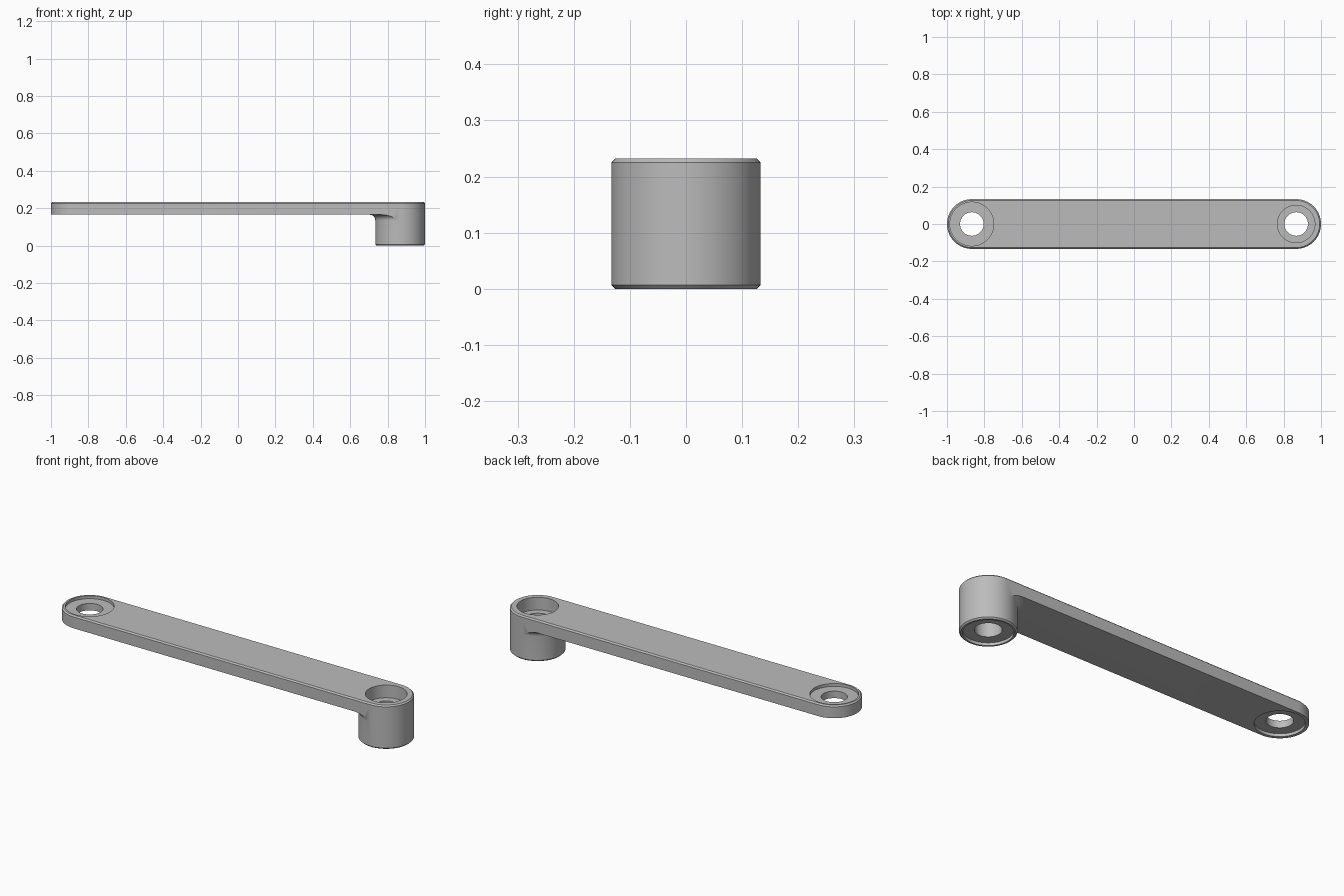
import bpy, bmesh, math

cube = bpy.data.objects.get("Cube")
if cube:
    bpy.data.objects.remove(cube, do_unlink=True)

TOP, UNDER = 0.232, 0.165       # bar top and underside heights
R, CX = 0.133, 0.867            # end radius and pivot offset
CHAMFER, FILLET = 0.007, 0.03
HOLE, RECESS, BORE = 0.063, 0.117, 0.1
RECESS_DEPTH, BORE_DEPTH = 0.015, 0.067
SEG = 96

grey = bpy.data.materials.new("light_grey")
grey.use_nodes = True
colour = (0.5, 0.5, 0.5, 1)
grey.diffuse_color = colour
grey.node_tree.nodes["Principled BSDF"].inputs["Base Color"].default_value = colour


def make_object(name, bm):
    bmesh.ops.recalc_face_normals(bm, faces=bm.faces)
    mesh = bpy.data.meshes.new(name)
    bm.to_mesh(mesh)
    bm.free()
    mesh.materials.append(grey)
    obj = bpy.data.objects.new(name, mesh)
    bpy.context.collection.objects.link(obj)
    return obj


def loft(name, rings):
    """Skin matching closed rings of points and cap both ends."""
    bm = bmesh.new()
    rows = [[bm.verts.new(p) for p in ring] for ring in rings]
    n = len(rows[0])
    for a, b in zip(rows, rows[1:]):
        for i in range(n):
            j = (i + 1) % n
            bm.faces.new((a[i], a[j], b[j], b[i]))
    bm.faces.new(rows[0])
    bm.faces.new(rows[-1])
    return make_object(name, bm)


def stadium(r, z):
    """Outline with a half circle round each pivot."""
    points = []
    for side in (1, -1):
        for i in range(SEG // 2 + 1):
            a = math.pi * i / (SEG // 2) - math.pi / 2
            points.append((side * (CX + r * math.cos(a)), side * r * math.sin(a), z))
    return points


def turned(name, x, profile):
    """Solid of revolution from (radius, height) pairs."""
    angles = [2 * math.pi * i / SEG for i in range(SEG)]
    return loft(name, [[(x + r * math.cos(a), r * math.sin(a), z) for a in angles]
                       for r, z in profile])


def cut(target, cutter):
    mod = target.modifiers.new("cut", 'BOOLEAN')
    mod.operation = 'DIFFERENCE'
    mod.solver = 'EXACT'
    mod.object = cutter
    bpy.context.view_layer.objects.active = target
    bpy.ops.object.modifier_apply(modifier=mod.name)
    bpy.data.objects.remove(cutter, do_unlink=True)


# Full-height body with chamfered top and bottom rims
arm = loft("link_arm", [stadium(R - CHAMFER, 0), stadium(R, CHAMFER),
                        stadium(R, TOP - CHAMFER), stadium(R - CHAMFER, TOP)])

# Space under the bar, leaving a filleted round boss at one end
bm = bmesh.new()
bmesh.ops.create_cube(bm, size=1)
for v in bm.verts:
    v.co.x = CX if v.co.x > 0 else -1.5
    v.co.y *= 1
    v.co.z = UNDER if v.co.z > 0 else -0.2
space = make_object("under_space", bm)
arc = [math.pi / 2 * i / 10 for i in range(11)]
boss = [(R - CHAMFER, -0.3), (R - CHAMFER, 0), (R, CHAMFER)]
boss += [(R + FILLET * (1 - math.cos(a)), UNDER - FILLET * (1 - math.sin(a))) for a in arc]
boss.append((R + FILLET, TOP))
cut(space, turned("boss_form", CX, boss))
cut(arm, space)

# Through holes, shallow recesses and the deep bore over the boss
for x, bottom, r, depth in ((-CX, UNDER, RECESS, RECESS_DEPTH), (CX, 0, BORE, BORE_DEPTH)):
    cut(arm, turned("bore_cutter", x, [
        (RECESS, bottom - 0.1), (RECESS, bottom + RECESS_DEPTH), (HOLE, bottom + RECESS_DEPTH),
        (HOLE, TOP - depth), (r, TOP - depth), (r, TOP + 0.1)]))

bpy.ops.object.select_all(action='DESELECT')
arm.select_set(True)
bpy.context.view_layer.objects.active = arm
bpy.ops.object.shade_smooth_by_angle(angle=math.radians(30))
